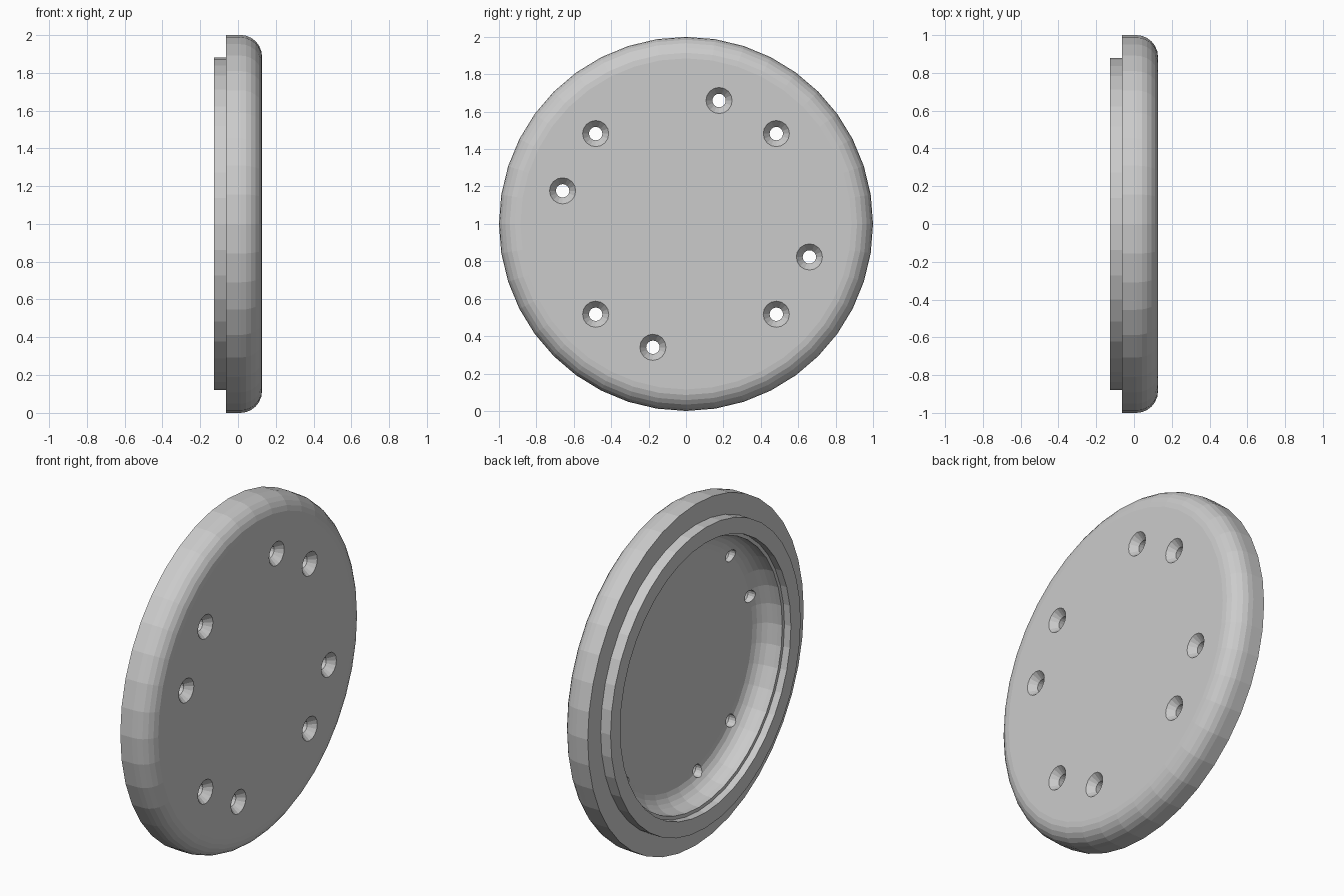
import bpy, bmesh, math

if "Cube" in bpy.data.objects:
    bpy.data.objects.remove(bpy.data.objects["Cube"])

SIDES = 40


def lathe(bm, profile, sides, cy=0.0, cz=0.0):
    """Revolve (x, radius) points about an axis parallel to x; radius 0 makes a pole."""
    rings = []
    for x, r in profile:
        if r == 0:
            rings.append([bm.verts.new((x, cy, cz))])
        else:
            rings.append([bm.verts.new((x, cy + r * math.cos(2 * math.pi * i / sides),
                                        cz + r * math.sin(2 * math.pi * i / sides)))
                          for i in range(sides)])
    for a, b in zip(rings, rings[1:]):
        for i in range(sides):
            j = (i + 1) % sides
            quad = [a[i % len(a)], a[j % len(a)], b[j % len(b)], b[i % len(b)]]
            bm.faces.new(list(dict.fromkeys(quad)))


def finish(bm, name):
    bmesh.ops.recalc_face_normals(bm, faces=bm.faces)
    mesh = bpy.data.meshes.new(name)
    bm.to_mesh(mesh)
    bm.free()
    obj = bpy.data.objects.new(name, mesh)
    bpy.context.collection.objects.link(obj)
    return obj


def fillet(x, r, radius, steps):
    """Quarter arc from the side wall to the face, around centre (x, r)."""
    return [(x + radius * math.sin(math.pi / 2 * k / steps),
             r + radius * math.cos(math.pi / 2 * k / steps)) for k in range(steps + 1)]


# Cover: rounded outer disc, stepped spigot and hollow back
outer = [(-0.063, 0.88), (-0.063, 1.0)] + fillet(0.012, 0.885, 0.115, 6)
inner = fillet(-0.055, 0.66, 0.11, 6)[::-1]
profile = ([(0.055, 0)] + inner + [(-0.085, 0.77), (-0.085, 0.79), (-0.127, 0.79),
           (-0.127, 0.88)] + outer + [(0.127, 0)])
bm = bmesh.new()
lathe(bm, profile, SIDES, 0, 1)
cover = finish(bm, "round_cover")

# Countersunk screw holes: two sets of four
bm = bmesh.new()
for start in (45, 75):
    for k in range(4):
        a = math.radians(start + 90 * k)
        lathe(bm, [(-0.1, 0), (-0.1, 0.036), (0.085, 0.036), (0.127, 0.07),
                   (0.15, 0.07), (0.15, 0)], 16,
              0.683 * math.cos(a), 1 + 0.683 * math.sin(a))
cutter = finish(bm, "screw_hole_cutter")
cutter.hide_render = True

mod = cover.modifiers.new("screw_holes", 'BOOLEAN')
mod.operation = 'DIFFERENCE'
mod.solver = 'EXACT'
mod.object = cutter
bpy.context.view_layer.objects.active = cover
cover.select_set(True)
bpy.ops.object.modifier_apply(modifier=mod.name)
bpy.data.objects.remove(cutter)
